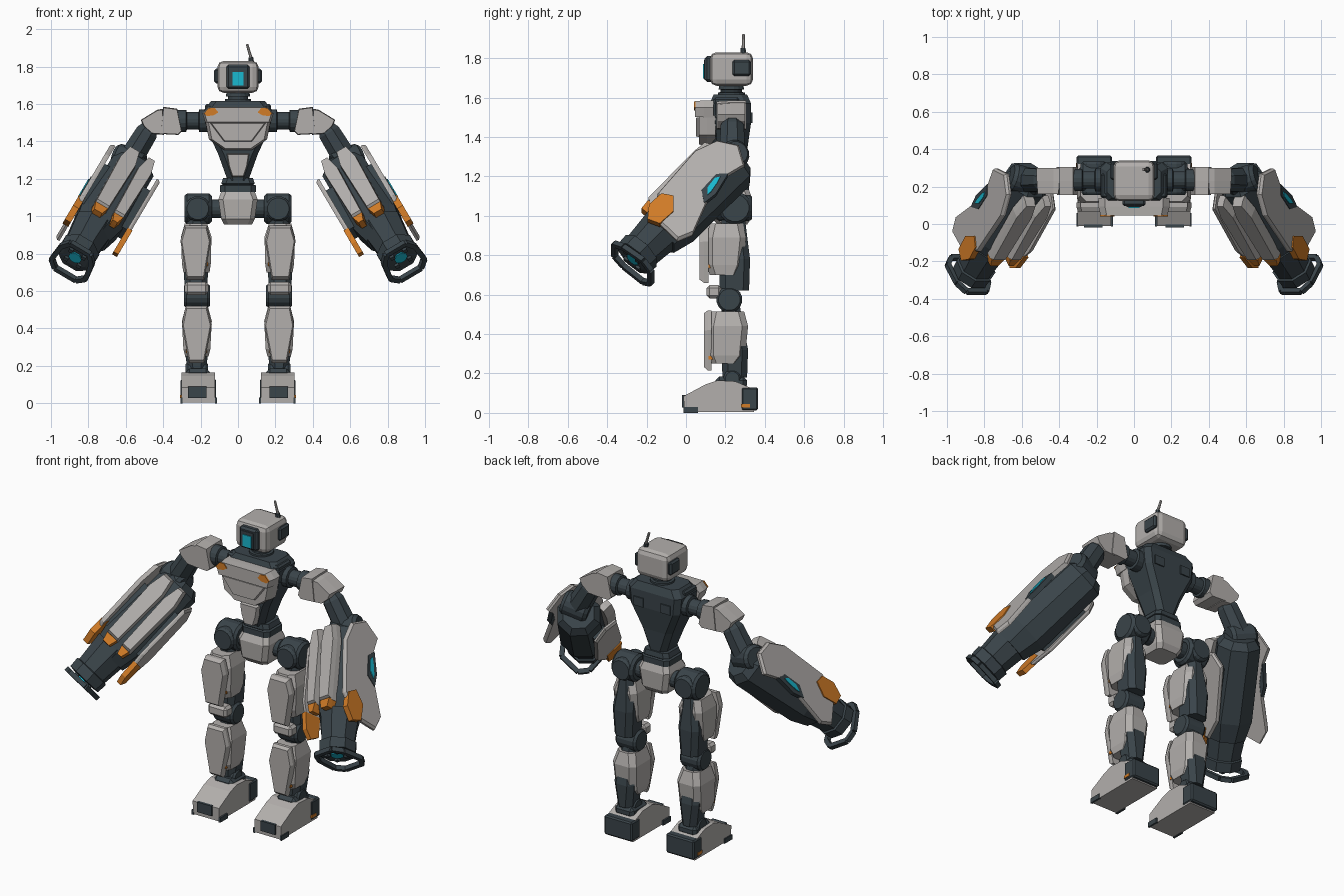
import bpy, bmesh, math
from mathutils import Vector, Matrix


def mat(name, rgb):
    m = bpy.data.materials.new(name)
    m.diffuse_color = (*rgb, 1)
    return m


LIGHT = mat("light_grey", (0.45, 0.43, 0.415))
DARK = mat("dark_slate", (0.042, 0.058, 0.068))
ORANGE = mat("orange", (0.64, 0.20, 0.02))
CYAN = mat("cyan", (0.01, 0.48, 0.63))


def make(name, rings, m, mirror=False, xf=None, bevel=0, segs=1):
    """Skin a stack of equal-length point rings, capped at both ends."""
    bm = bmesh.new()
    rows = [[bm.verts.new(Vector(p)) for p in r] for r in rings]
    n = len(rows[0])
    for a, b in zip(rows, rows[1:]):
        for i in range(n):
            bm.faces.new((a[i], a[(i + 1) % n], b[(i + 1) % n], b[i]))
    bm.faces.new(rows[0])
    bm.faces.new(rows[-1])
    if xf:
        bm.transform(xf)
    bmesh.ops.recalc_face_normals(bm, faces=bm.faces)
    me = bpy.data.meshes.new(name)
    bm.to_mesh(me)
    bm.free()
    me.materials.append(m)
    ob = bpy.data.objects.new(name, me)
    bpy.context.collection.objects.link(ob)
    if bevel:
        b = ob.modifiers.new("bevel", "BEVEL")
        b.width, b.segments, b.limit_method = bevel, segs, "ANGLE"
    if mirror:
        ob.modifiers.new("mirror", "MIRROR")
    return ob


def box(name, x, y, z, m, mirror=False, bevel=0.0, xf=None, segs=1):
    c = [(x[0], y[0]), (x[1], y[0]), (x[1], y[1]), (x[0], y[1])]
    return make(name, [[(*p, h) for p in c] for h in z], m, mirror, xf, bevel, segs)


def loft(name, levels, m, mirror=False, c=0.03):
    """Chamfered rectangles (z, x0, x1, y0, y1) stacked upward."""
    rings = []
    for z, x0, x1, y0, y1 in levels:
        rings.append([(x0 + c, y0, z), (x1 - c, y0, z), (x1, y0 + c, z), (x1, y1 - c, z),
                      (x1 - c, y1, z), (x0 + c, y1, z), (x0, y1 - c, z), (x0, y0 + c, z)])
    return make(name, rings, m, mirror)


def plate(name, pts, axis, d0, d1, m, mirror=False, xf=None, taper=1.0):
    """Extrude a 2D outline along axis; the d0 face can be tapered inward."""
    cu = sum(p[0] for p in pts) / len(pts)
    cv = sum(p[1] for p in pts) / len(pts)
    small = [(cu + (u - cu) * taper, cv + (v - cv) * taper) for u, v in pts]

    def put(p, d):
        q = list(p)
        q.insert(axis, d)
        return q
    rings = [[put(p, d0) for p in small]]
    if taper != 1:
        rings.append([put(p, d0 + (d1 - d0) * 0.5) for p in pts])
    rings.append([put(p, d1) for p in pts])
    return make(name, rings, m, mirror, xf)


def tube(name, a, b, prof, m, mirror=False, n=16, xf=None):
    """Turned solid from a to b; prof is (fraction, radius)."""
    a, b = Vector(a), Vector(b)
    q = (b - a).to_track_quat("Z", "Y")
    rings = [[a + (b - a) * f + q @ Vector((r * math.cos(2 * math.pi * (i + .5) / n),
              r * math.sin(2 * math.pi * (i + .5) / n), 0)) for i in range(n)] for f, r in prof]
    return make(name, rings, m, mirror, xf)


def sym(half):
    return half + [(-x, z) for x, z in reversed(half)]


# Head
box("head", (-.11, .11), (.122, .34), (1.66, 1.83), LIGHT, bevel=.032, segs=2)
box("face_frame", (-.062, .062), (.095, .14), (1.68, 1.81), DARK, bevel=.012)
box("face_screen", (-.04, .04), (.091, .097), (1.692, 1.79), DARK)
box("face_eye", (-.029, .029), (.086, .092), (1.698, 1.77), CYAN)
box("ear", (.10, .127), (.235, .33), (1.71, 1.79), DARK, True, .01)
tube("antenna_base", (.075, .29, 1.80), (.068, .29, 1.85), [(0, .016), (1, .014)], DARK, n=8)
tube("antenna", (.075, .29, 1.83), (.048, .292, 1.92), [(0, .009), (1, .007)], LIGHT, n=8)
tube("neck", (0, .23, 1.59), (0, .23, 1.68),
     [(0, .07), (.4, .07), (.42, .055), (.55, .055), (.57, .066), (1, .06)], DARK)

# Torso
loft("torso", [(1.19, -.055, .055, .15, .30), (1.33, -.105, .105, .13, .31),
               (1.47, -.17, .17, .12, .33), (1.57, -.18, .18, .12, .33),
               (1.615, -.145, .145, .14, .31)], DARK)
plate("chest_upper", sym([(.155, 1.585), (.19, 1.55), (.175, 1.50)]), 1, .045, .14, LIGHT, taper=.94)
plate("chest_lower", sym([(.175, 1.51), (.155, 1.41), (.075, 1.355)]), 1, .065, .15, LIGHT, taper=.9)
plate("chest_centre", sym([(.15, 1.50), (.075, 1.40)]), 1, .05, .08, LIGHT, taper=.94)
plate("chest_marker", [(.105, 1.555), (.125, 1.58), (.155, 1.58), (.183, 1.55), (.165, 1.535), (.13, 1.54)],
      1, .04, .049, ORANGE, True)
plate("abdomen", sym([(.06, 1.335), (.05, 1.27), (.03, 1.21)]), 1, .10, .17, LIGHT, taper=.92)
box("side_collar", (.11, .176), (.14, .27), (1.49, 1.60), DARK, True, .01)
box("back_panel", (.06, .125), (.329, .337), (1.47, 1.525), DARK, True)
loft("waist", [(1.13, -.095, .095, .15, .32), (1.165, -.095, .095, .15, .32),
               (1.17, -.08, .08, .16, .31), (1.175, -.09, .09, .155, .315),
               (1.205, -.08, .08, .16, .31)], DARK, c=.025)
loft("pelvis", [(.955, -.075, .075, .16, .31), (.985, -.09, .09, .135, .33),
                (1.09, -.105, .105, .13, .335), (1.13, -.09, .09, .15, .32)], LIGHT, c=.025)

# Hips
tube("hip_axle", (.08, .25, 1.04), (.16, .25, 1.04), [(0, .05), (1, .05)], DARK, True)
tube("hip_drum", (.14, .25, 1.04), (.287, .25, 1.04),
     [(0, .07), (.1, .083), (.9, .083), (1, .07)], DARK, True)
tube("hip_disc", (.215, .155, 1.04), (.215, .335, 1.04),
     [(0, .058), (.08, .068), (.92, .068), (1, .058)], DARK, True)

# Legs
loft("thigh_core", [(.62, .165, .285, .17, .32), (.78, .155, .295, .17, .325),
                    (.98, .17, .27, .18, .30)], DARK, True)
loft("thigh_armour", [(.70, .152, .292, .12, .27), (.75, .145, .30, .105, .29),
                      (.89, .142, .305, .105, .305), (.96, .165, .285, .12, .29)], LIGHT, True)
plate("thigh_front", [(.165, .95), (.285, .95), (.308, .87), (.275, .66), (.18, .66), (.145, .87)],
      1, .068, .115, LIGHT, True, taper=.9)
tube("knee", (.15, .22, .575), (.29, .22, .575), [(0, .055), (.1, .066), (.9, .066), (1, .055)], DARK, True)
box("knee_cap", (.158, .286), (.105, .18), (.58, .648), LIGHT, True, .015)
loft("shin_core", [(.18, .17, .27, .185, .31), (.32, .155, .29, .18, .315),
                   (.56, .17, .27, .18, .27)], DARK, True)
loft("shin_armour", [(.25, .158, .282, .125, .27), (.29, .148, .292, .11, .30),
                     (.44, .14, .30, .11, .315), (.515, .16, .28, .125, .295)], LIGHT, True)
plate("shin_front", [(.165, .52), (.28, .52), (.30, .42), (.262, .215), (.18, .215), (.14, .42)],
      1, .092, .13, LIGHT, True, taper=.9)
for part, z, e in (("thigh", .735, .272), ("shin", .27, .266)):
    for side, x in (("outer", e), ("inner", .432 - e)):
        box(part + "_marker_" + side, (x, x + .012), (.115, .155), (z, z + .018), ORANGE, True)

# Ankles and feet
tube("ankle", (.16, .235, .175), (.28, .235, .175), [(0, .035), (.1, .045), (.9, .045), (1, .035)], DARK, True)
box("ankle_base", (.15, .28), (.15, .31), (.12, .185), DARK, True, .02)
plate("foot", [(-.01, .004), (-.012, .085), (.10, .145), (.16, .165), (.25, .16), (.345, .12), (.345, .004)],
      0, .122, .302, LIGHT, True)
box("heel", (.117, .307), (.28, .365), (.012, .13), DARK, True, .008)
box("toe_plate", (.168, .268), (-.02, .03), (.028, .09), DARK, True)
for side, x in (("outer", .30), ("inner", .116)):
    box("toe_corner_" + side, (x - .004, x + .008), (-.013, .06), (0, .03), DARK, True)
box("heel_marker", (.302, .31), (.28, .325), (.028, .045), ORANGE, True)

# Shoulders and upper arms
tube("shoulder_axle", (.15, .235, 1.51), (.34, .235, 1.51),
     [(0, .062), (.3, .062), (.32, .047), (.65, .047), (.67, .06), (1, .06)], DARK, True)
plate("shoulder_pad", [(.30, 1.455), (.325, 1.575), (.40, 1.585), (.415, 1.44), (.32, 1.435)],
      1, .155, .305, LIGHT, True, taper=.95)
plate("shoulder_cap", [(.395, 1.435), (.40, 1.575), (.43, 1.57), (.52, 1.515), (.505, 1.48), (.46, 1.44)],
      1, .16, .30, LIGHT, True, taper=.93)
tube("upper_arm", (.462, .235, 1.49), (.59, .235, 1.28),
     [(0, .04), (.2, .064), (.85, .07), (1, .06)], DARK, True, n=8)
tube("elbow", (.51, .21, 1.275), (.66, .255, 1.32), [(0, .06), (.12, .075), (.88, .075), (1, .06)], DARK, True)

# Forearm frame: x runs along the arm, y faces forward, z faces outward
D = Vector((.386, -.653, -.653)).normalized()
V = Vector((.86, 0, .508)).normalized()
U = D.cross(V).normalized()
ARM = Matrix.Translation((.58, .22, 1.27)) @ Matrix((D, U, V)).transposed().to_4x4()


def arm_plate(name, pts, d0, d1, m, axis=2, taper=1.0):
    return plate(name, pts, axis, d0, d1, m, True, ARM, taper)


# Forearm body and barrel
tube("forearm_body", (-.04, -.02, -.02), (.56, -.01, -.01),
     [(0, .095), (.07, .13), (.8, .138), (1, .112)], DARK, True, 8, ARM)
tube("forearm_barrel", (.50, 0, 0), (.75, 0, 0),
     [(0, .118), (.72, .10), (.74, .112), (.98, .108), (1, .075)], DARK, True, 8, ARM)
tube("muzzle_glow", (.74, 0, 0), (.757, 0, 0), [(0, .038), (1, .038)], CYAN, True, 8, ARM)
for i in range(4):
    a = math.pi / 4 + i * math.pi / 2
    c, s = math.cos(a) * .055, math.sin(a) * .055
    box("muzzle_lug", (.74, .765), (c - .012, c + .012), (s - .012, s + .012), DARK, True, xf=ARM)

# Muzzle guard ring, hanging past the underside of the barrel
ring = sym([(.06, .105), (.095, .045), (.105, -.085), (.065, -.135)])
for (v0, u0), (v1, u1) in zip(ring, ring[1:] + ring[:1]):
    tube("muzzle_guard", (.77, u0, v0), (.77, u1, v1), [(0, .019), (1, .019)], DARK, True, 4, ARM)

# Outer shield with cyan light and orange tip
arm_plate("outer_shield", [(-.05, -.02), (.0, .08), (.12, .126), (.44, .105), (.56, .01), (.58, -.15),
                           (.50, -.185), (.32, -.12), (.24, -.093), (.12, -.093), (.02, -.12)],
          .145, .118, LIGHT, taper=.96)
arm_plate("shield_recess", [(.12, -.095), (.16, -.05), (.28, -.055), (.33, -.115), (.25, -.125)],
          .149, .12, DARK)
arm_plate("shield_light", [(.16, -.078), (.185, -.062), (.25, -.07), (.285, -.098), (.26, -.10), (.20, -.09)],
          .154, .147, CYAN)
arm_plate("shield_tip", [(.40, .03), (.43, .085), (.52, .09), (.59, .04), (.57, -.024), (.47, -.03)],
          .152, .116, ORANGE)

# Inner shield
arm_plate("inner_shield", [(.04, .03), (.08, .115), (.42, .125), (.54, .09), (.54, -.02), (.42, -.07), (.10, -.05)],
          -.185, -.162, LIGHT, taper=.95)
arm_plate("inner_tip", [(.48, .113), (.58, .10), (.63, .06), (.60, .0), (.48, .0)],
          -.19, -.16, ORANGE)
box("shield_mount", (.12, .44), (-.04, .05), (-.165, .125), DARK, True, xf=ARM)

# Paired front strips with orange ends
for v0, v1 in ((-.125, -.045), (-.03, .07)):
    arm_plate("front_strip", [(.0, v0 + .02), (.0, v1 - .02), (.10, v1), (.47, v1 - .01),
                              (.47, v0 + .01), (.10, v0)], .155, .09, LIGHT, 1, .93)
    arm_plate("front_strip_tip", [(.462, v0 + .01), (.462, v1 - .01), (.515, v1 - .025), (.515, v0 + .025)],
              .146, .09, ORANGE, 1, .95)
